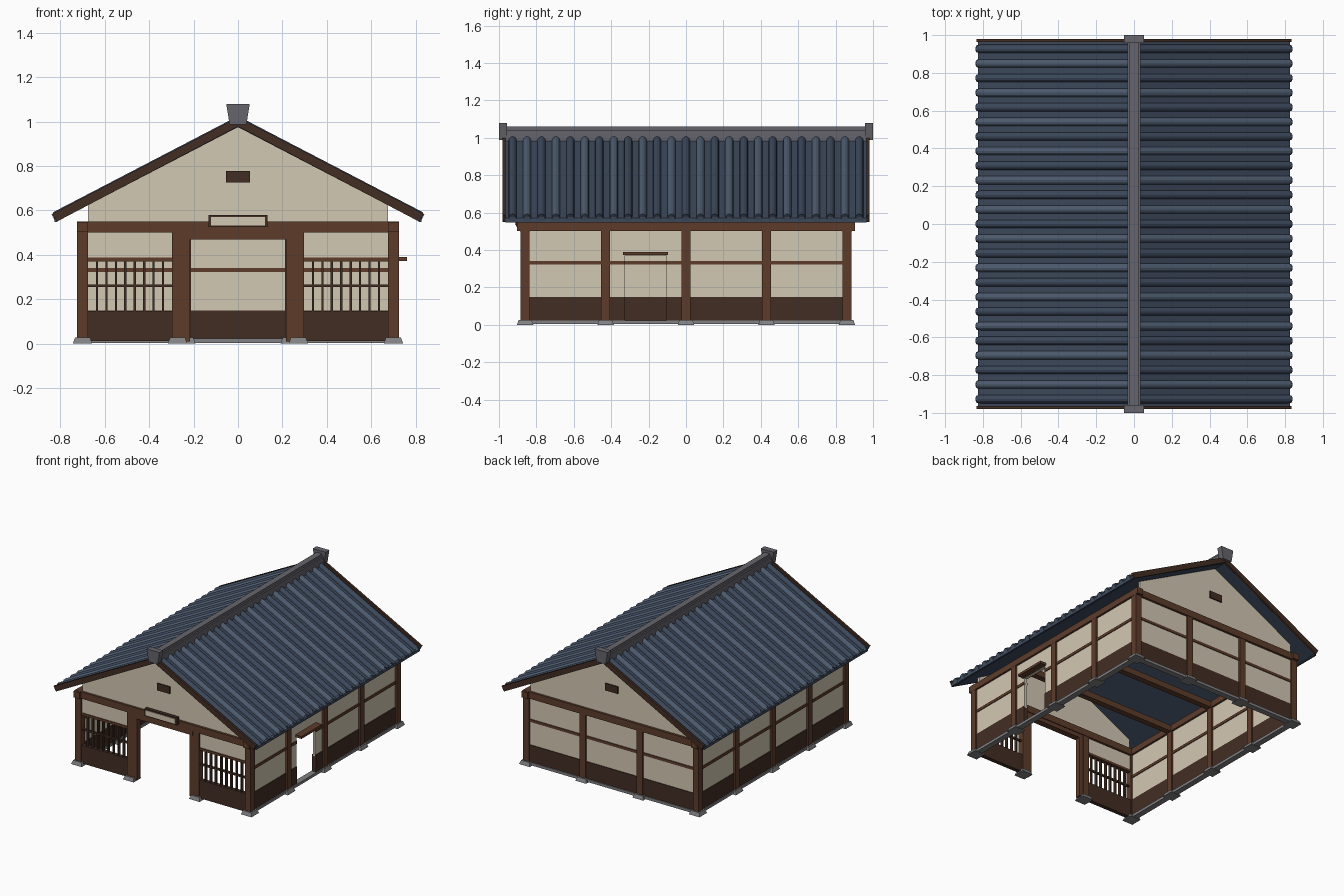
import bpy, bmesh, math
from mathutils import Vector

if "Cube" in bpy.data.objects:
    bpy.data.objects.remove(bpy.data.objects["Cube"])


def mat(name, r, g, b):
    m = bpy.data.materials.new(name)
    m.diffuse_color = (r, g, b, 1)
    m.use_nodes = True
    m.node_tree.nodes["Principled BSDF"].inputs["Base Color"].default_value = m.diffuse_color
    return m


CREAM = mat("plaster", 0.65, 0.58, 0.45)
BROWN = mat("timber", 0.11, 0.046, 0.024)
DARK = mat("dark_timber", 0.055, 0.027, 0.017)
NAVY = mat("tile", 0.045, 0.065, 0.105)
LIGHT = mat("light_tile", 0.076, 0.107, 0.16)
STONE = mat("stone", 0.22, 0.22, 0.23)
RIDGE = mat("ridge_tile", 0.13, 0.13, 0.15)


# Helpers: every solid is a pair of matching end loops; one object may hold several
def build(name, material, solids):
    bm = bmesh.new()
    for a, b in solids:
        va = [bm.verts.new(p) for p in a]
        vb = [bm.verts.new(p) for p in b]
        n = len(a)
        bm.faces.new(va)
        bm.faces.new(vb[::-1])
        for i in range(n):
            bm.faces.new((va[i], vb[i], vb[(i + 1) % n], va[(i + 1) % n]))
    bmesh.ops.recalc_face_normals(bm, faces=bm.faces)
    me = bpy.data.meshes.new(name)
    bm.to_mesh(me)
    bm.free()
    me.materials.append(material)
    ob = bpy.data.objects.new(name, me)
    bpy.context.collection.objects.link(ob)


def rect(x0, x1, y0, y1, z):
    return [(x0, y0, z), (x1, y0, z), (x1, y1, z), (x0, y1, z)]


def box(x0, x1, y0, y1, z0, z1):
    return rect(x0, x1, y0, y1, z0), rect(x0, x1, y0, y1, z1)


def prism_y(pts, y0, y1):
    return [(x, y0, z) for x, z in pts], [(x, y1, z) for x, z in pts]


def taper(x, y, z0, z1, b, t):
    return rect(x - b, x + b, y - b, y + b, z0), rect(x - t, x + t, y - t, y + t, z1)


X, Y, P = 0.70, 0.86, 0.024
SIDES = (-1, 1)

# Posts and their footing stones
spots = [(s * X, y) for s in SIDES for y in (-Y, -0.43, 0, 0.43, Y)]
spots += [(s * 0.272, -Y) for s in SIDES] + [(s * 0.235, Y) for s in SIDES]
build("posts", BROWN, [box(x - P, x + P, y - P, y + P, 0.02, 0.51) for x, y in spots])
build("footing_stones", STONE, [taper(x, y, 0, 0.027, 0.044, 0.034) for x, y in spots])

# Ring beams and interior tie beams
build("end_beams", BROWN, [box(-0.725, 0.725, s * Y - 0.027, s * Y + 0.027, 0.5, 0.55) for s in SIDES])
build("side_beams", BROWN, [box(s * X - 0.025, s * X + 0.025, -0.903, 0.903, 0.502, 0.548) for s in SIDES])
build("tie_beams", BROWN, [box(-X, X, y - 0.022, y + 0.022, 0.5, 0.545) for y in (-0.43, 0, 0.43)])

# Side and back walls; the right wall is split around a doorway
runs = [(-1, -Y, Y), (1, -Y, -0.325), (1, -0.105, Y)]


def wall_strip(half, z0, z1):
    out = [box(s * X - half, s * X + half, a, b, z0, z1) for s, a, b in runs]
    return out + [box(-X, X, Y - half, Y + half, z0, z1)]


over_door = box(X - 0.01, X + 0.01, -0.325, -0.105, 0.37, 0.51)
build("wall_plaster", CREAM, wall_strip(0.01, 0.14, 0.51) + [over_door])
build("wall_base_boards", DARK, wall_strip(0.015, 0.022, 0.15))
build("wall_middle_rails", BROWN, wall_strip(0.016, 0.322, 0.342))
build("sills", STONE, [box(s * X - 0.022, s * X + 0.022, -Y, Y, 0.004, 0.024) for s in SIDES]
      + [box(-X, X, Y - 0.022, Y + 0.022, 0.004, 0.024)])
build("side_door_hood", BROWN, [box(X - 0.015, X + 0.06, -0.337, -0.097, 0.372, 0.39)])

# Front bays: base panel, lattice window, plaster above
panel, plaster, rails, bars = [], [], [], []
for s in SIDES:
    x0, x1 = sorted((s * 0.677, s * 0.295))
    panel.append(box(x0, x1, -Y - 0.015, -Y + 0.015, 0.012, 0.148))
    plaster.append(box(x0, x1, -Y - 0.01, -Y + 0.01, 0.38, 0.51))
    rails.append(box(x0, x1, -Y - 0.016, -Y + 0.016, 0.37, 0.388))
    bars.append(box(x0, x1, -Y - 0.008, -Y + 0.008, 0.255, 0.267))
    for i in range(1, 9):
        x = x0 + (x1 - x0) * i / 9
        bars.append(box(x - 0.005, x + 0.005, -Y - 0.01, -Y + 0.01, 0.145, 0.375))
build("front_base_panels", DARK, panel)
build("front_plaster", CREAM, plaster)
build("window_rails", BROWN, rails)
build("window_lattice", DARK, bars)

# Front doorway frame
frame = [box(*sorted((s * 0.215, s * 0.25)), -Y - 0.02, -Y + 0.02, 0.01, 0.48) for s in SIDES]
frame += [box(-0.247, 0.247, -Y - 0.026, -Y + 0.02, 0.47, 0.502)]
build("door_frame", BROWN, frame)

# Blank sign board over the door
build("sign_frame", DARK, [box(-0.133, 0.133, -0.91, -0.885, 0.525, 0.58)])
build("sign_face", CREAM, [box(-0.122, 0.122, -0.914, -0.905, 0.533, 0.57)])

# Gable walls with vents
gable = [(-0.675, 0.54), (0.675, 0.54), (0.675, 0.63), (0, 0.985), (-0.675, 0.63)]
build("gable_walls", CREAM, [prism_y(gable, s * Y - 0.01, s * Y + 0.01) for s in SIDES])
build("gable_vents", DARK, [box(-0.053, 0.053, s * Y - 0.02, s * Y + 0.02, 0.725, 0.777) for s in SIDES])

# Roof slab and verge boards
K = 0.52
slab = [(0, 1.0), (0.82, 1 - K * 0.82), (0.81, 0.975 - K * 0.81), (0, 0.975)]
verge = [(0, 1.02), (0.835, 0.586), (0.815, 0.55), (0, 0.978)]
eave = [(0.812, 0.58), (0.826, 0.572), (0.826, 0.548), (0.812, 0.548)]


def flip(pts, s):
    return [(s * x, z) for x, z in pts]


build("roof_slabs", NAVY, [prism_y(flip(p, s), -0.966, 0.966) for s in SIDES for p in (slab, eave)])
build("verge_boards", DARK, [prism_y(flip(verge, s), t * 0.964, t * 0.98) for s in SIDES for t in SIDES])

# Roll tiles run down each slope in alternating shades, with round end caps
rolls, caps = ([], []), []
for s in SIDES:
    down = Vector((s, 0, -K)).normalized()
    up = Vector((s * K, 0, 1)).normalized()
    for i in range(25):
        y = -0.927 + 0.07725 * i

        def ring(x, r, n, arc, lift=0.0):
            c = Vector((s * x, y, 1 - K * x)) + up * lift
            return [c + Vector((0, r * math.cos(a), 0)) + up * (r * math.sin(a))
                    for a in (arc * k / n for k in range(n + 1 if arc < 4 else n))]

        rolls[i % 2].append((ring(0.01, 0.022, 6, math.pi), ring(0.822, 0.022, 6, math.pi)))
        end = ring(0.812, 0.02, 10, math.tau, -0.002)
        caps.append((end, [p + down * 0.022 for p in end]))
build("dark_roll_tiles", NAVY, rolls[0])
build("light_roll_tiles", LIGHT, rolls[1])
build("eave_end_caps", LIGHT, caps)

# Ridge courses and flared end ornaments
build("ridge", RIDGE, [box(-0.034, 0.034, -0.965, 0.965, 0.98, 1.04),
                       box(-0.023, 0.023, -0.965, 0.965, 1.04, 1.06)])
horn = [(-0.038, 0.988), (0.038, 0.988), (0.053, 1.08), (-0.053, 1.08)]
build("ridge_ends", RIDGE, [prism_y(horn, s * 0.957, s * 1.0) for s in SIDES])
